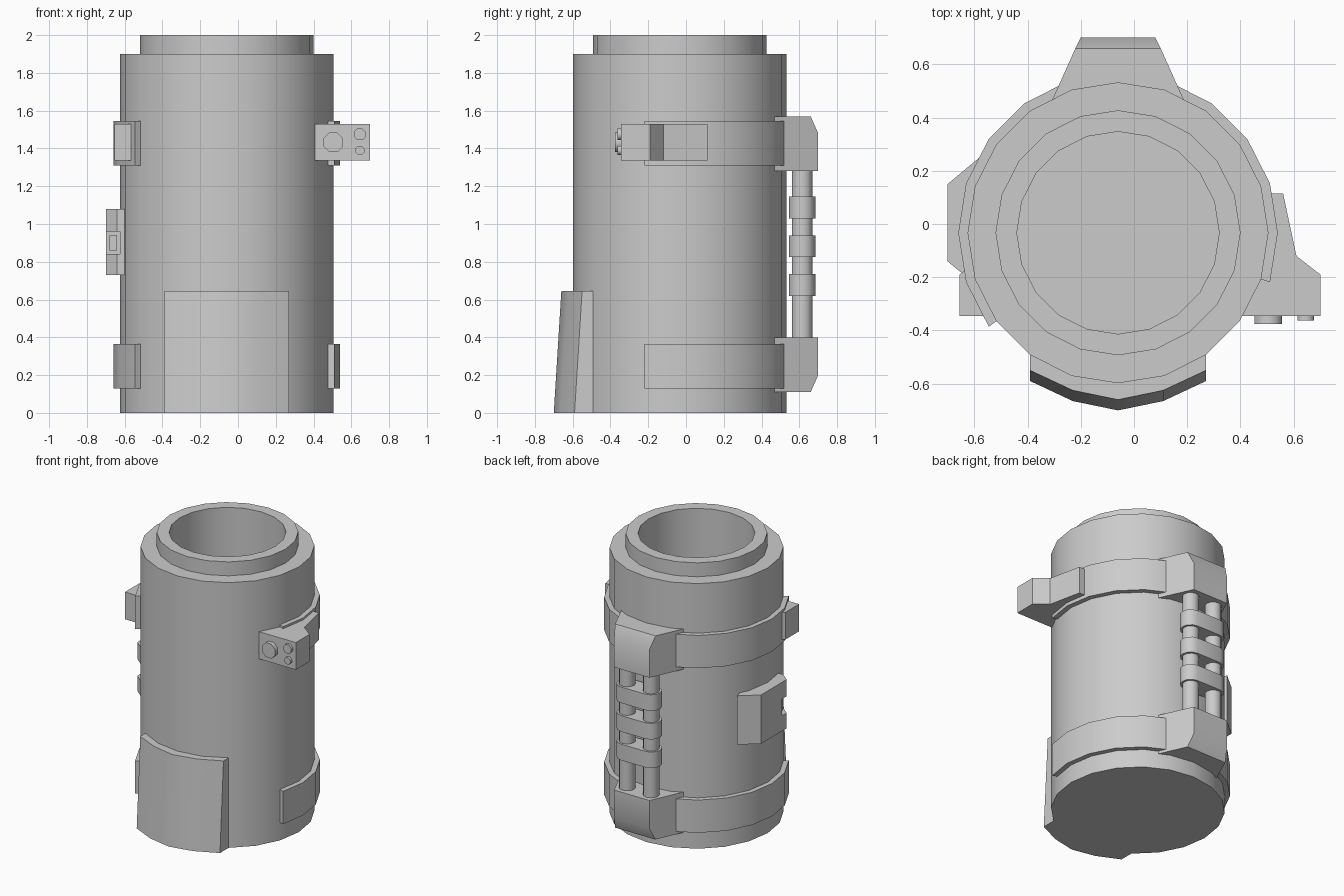
import bpy, bmesh, math
from mathutils import Vector

if "Cube" in bpy.data.objects:
    bpy.data.objects.remove(bpy.data.objects["Cube"])

CX, CY = -0.06, -0.033   # axis of the canister
SIDES = 20


def finish(name, bm, angle=35):
    bmesh.ops.remove_doubles(bm, verts=bm.verts, dist=1e-5)
    bmesh.ops.recalc_face_normals(bm, faces=bm.faces)
    me = bpy.data.meshes.new(name)
    bm.to_mesh(me)
    bm.free()
    ob = bpy.data.objects.new(name, me)
    bpy.context.scene.collection.objects.link(ob)
    bpy.ops.object.select_all(action='DESELECT')
    ob.select_set(True)
    bpy.context.view_layer.objects.active = ob
    bpy.ops.object.shade_smooth_by_angle(angle=math.radians(angle))
    return ob


def prism(name, pts, z0, z1, top=None):
    """Closed outline in plan, lofted from z0 to z1 (optionally to another outline)."""
    bm = bmesh.new()
    a = [bm.verts.new((x, y, z0)) for x, y in pts]
    b = [bm.verts.new((x, y, z1)) for x, y in (top or pts)]
    n = len(pts)
    bm.faces.new(a)
    bm.faces.new(b)
    for i in range(n):
        bm.faces.new((a[i], a[(i + 1) % n], b[(i + 1) % n], b[i]))
    return finish(name, bm)


def hull(name, pts):
    bm = bmesh.new()
    for p in pts:
        bm.verts.new(p)
    bmesh.ops.convex_hull(bm, input=bm.verts)
    return finish(name, bm)


def arc(r, a0, a1, n, cx=CX, cy=CY):
    return [(cx + r * math.cos(math.radians(a0 + (a1 - a0) * i / n)),
             cy + r * math.sin(math.radians(a0 + (a1 - a0) * i / n))) for i in range(n + 1)]


# Main canister: turned profile with a stepped collar and a recessed mouth
bm = bmesh.new()
profile = [(.565, 0), (.565, 1.9), (.46, 1.9), (.46, 2), (.38, 2), (.38, 1.6)]
rings = [[bm.verts.new((x, y, z)) for x, y in arc(r, 0, 360, SIDES)[:-1]] for r, z in profile]
for lo, hi in zip(rings, rings[1:]):
    for i in range(SIDES):
        j = (i + 1) % SIDES
        bm.faces.new((lo[i], lo[j], hi[j], hi[i]))
bm.faces.new(rings[0])
bm.faces.new(rings[-1])
finish("canister_body", bm)

# Straps around the back, each with a tapered clamp block (upper one mirrored)
for tag, z0, z1, flip in (("lower", .13, .365, False), ("upper", 1.31, 1.545, True)):
    bm = bmesh.new()
    loops = []
    n = 13
    outer, inner = arc(.6, -18, 216, n), arc(.53, -18, 216, n)
    for o, i in zip(outer, inner):
        loops.append([bm.verts.new((*p, z)) for p, z in ((i, z0), (o, z0), (o, z1), (i, z1))])
    for a, b in zip(loops, loops[1:]):
        for k in range(4):
            m = (k + 1) % 4
            bm.faces.new((a[k], a[m], b[m], b[k]))
    bm.faces.new(loops[0])
    bm.faces.new(loops[-1])
    finish(tag + "_strap", bm)

    section = [(.25, .46, .11), (.25, .46, .40), (.16, .66, .11), (.14, .70, .20), (.14, .70, .40)]
    hull(tag + "_clamp", [(CX + s * w, y, 1.68 - z if flip else z)
                          for w, y, z in section for s in (-1, 1)])

# Twin pipes at the back and the clips that hold them
PY = .615
for tag, dx in (("left", -.095), ("right", .095)):
    prism(tag + "_pipe", arc(.055, 0, 360, 12, CX + dx, PY)[:-1], .36, 1.32)
for k in range(3):
    z = .62 + .205 * k
    outline = arc(.07, -90, 90, 6, CX + .095, PY) + arc(.07, 90, 270, 6, CX - .095, PY)
    prism("pipe_clip_%d" % (k + 1), outline, z, z + .115)

# Left side panel with a notch in its front end, and a button in the notch
panel = prism("side_panel", [(-.70, .15), (-.58, .25), (-.54, .1), (-.54, -.19),
                             (-.64, -.19), (-.70, -.14)], .73, 1.08)
cutter = prism("notch_cutter", [(-.75, -.09), (-.625, -.09), (-.625, -.3), (-.75, -.3)], .84, .96)
cutter.hide_render = True
cutter.hide_set(True)
cut = panel.modifiers.new("notch", 'BOOLEAN')
cut.operation = 'DIFFERENCE'
cut.object = cutter
cut.solver = 'EXACT'
prism("notch_button", [(-.68, -.08), (-.64, -.08), (-.64, -.13), (-.68, -.13)], .86, .94)

# Right control box and the small left block on the upper strap
prism("control_box", [(.40, -.345), (.70, -.345), (.70, -.19), (.61, -.12),
                      (.56, .115), (.48, .115), (.45, -.1), (.40, -.25)], 1.335, 1.53)
prism("left_block", [(-.655, -.345), (-.50, -.345), (-.50, -.15), (-.61, -.15),
                     (-.655, -.19)], 1.335, 1.53)

# Knobs on the front of the control box
for tag, x, z, r, d in (("large", .505, 1.432, .056, .03), ("upper", .645, 1.475, .034, .018),
                        ("lower", .645, 1.39, .026, .018)):
    bm = bmesh.new()
    ends = []
    for y in (-.33, -.345 - d):
        ends.append([bm.verts.new((px, y, pz)) for px, pz in arc(r, 22.5, 382.5, 8, x, z)[:-1]])
    for e in ends:
        bm.faces.new(e)
    for i in range(8):
        j = (i + 1) % 8
        bm.faces.new((ends[0][i], ends[0][j], ends[1][j], ends[1][i]))
    finish(tag + "_knob", bm, 50)

# Curved front guard, leaning inwards towards the top
half = [(-.33, -.59), (-.17, -.665), (0, -.70), (.17, -.665), (.33, -.59)]


def guard(shift):
    return [(CX - .33, -.49)] + [(CX + x, y + shift) for x, y in half] + [(CX + .33, -.49)]


prism("front_guard", guard(0), 0, .645, guard(.04))
